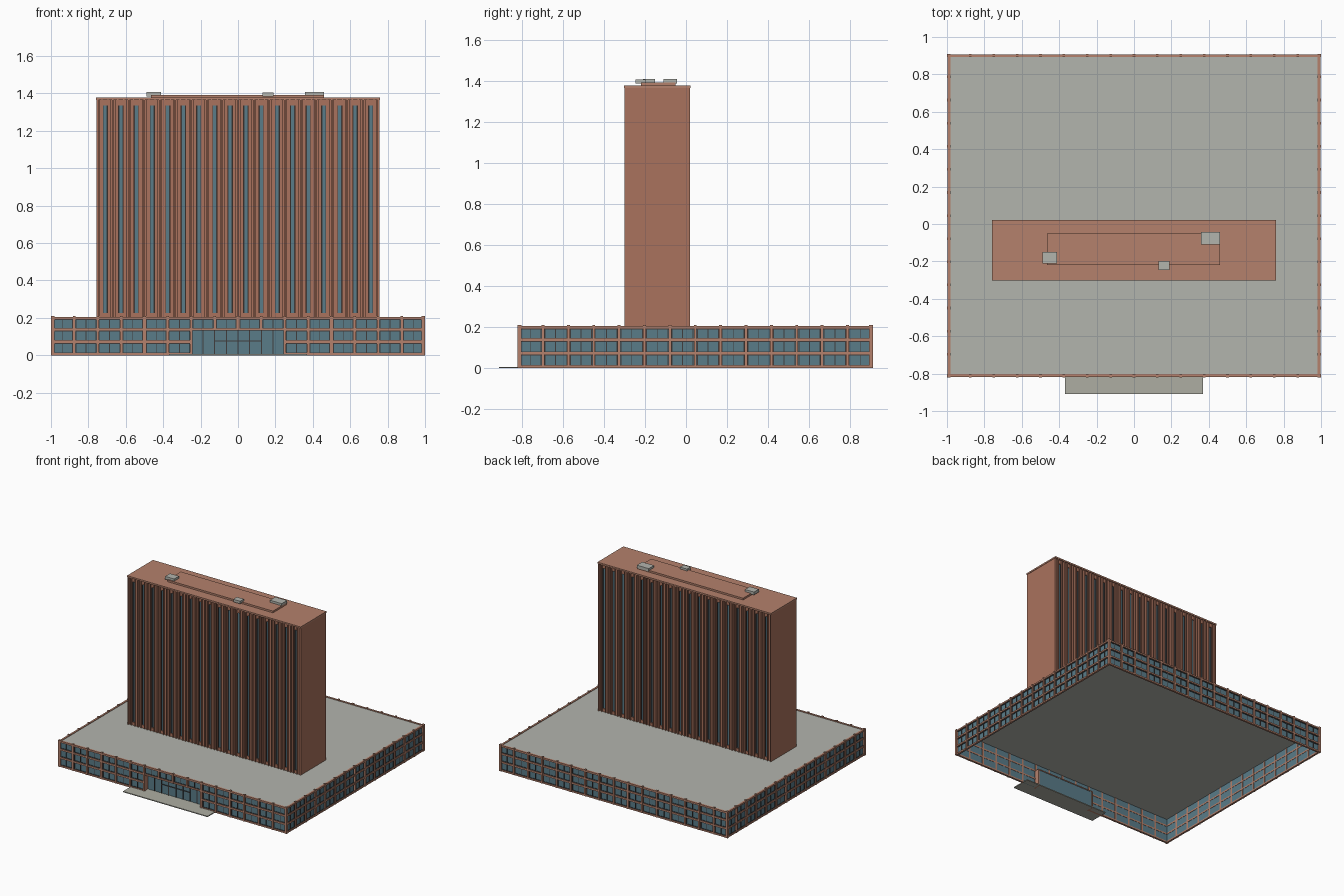
import bpy, bmesh
from mathutils import Matrix, Vector

if "Cube" in bpy.data.objects:
    bpy.data.objects.remove(bpy.data.objects["Cube"])


def mat(name, c):
    m = bpy.data.materials.new(name)
    m.diffuse_color = (*c, 1)
    m.use_nodes = True
    m.node_tree.nodes["Principled BSDF"].inputs["Base Color"].default_value = m.diffuse_color
    return m


BRICK = mat("brick", (0.40, 0.17, 0.11))
TRIM = mat("brick_trim", (0.46, 0.22, 0.15))
GLASS = mat("glass", (0.10, 0.20, 0.25))
FRAME = mat("dark_frame", (0.05, 0.045, 0.045))
ROOF = mat("roof_grey", (0.45, 0.46, 0.42))
PAVE = mat("paving", (0.42, 0.42, 0.36))


def boxes(name, material, items):
    """One object from many boxes given as (x0, x1, y0, y1, z0, z1)."""
    bm = bmesh.new()
    for x0, x1, y0, y1, z0, z1 in items:
        m = Matrix.Translation(((x0 + x1) / 2, (y0 + y1) / 2, (z0 + z1) / 2))
        m = m @ Matrix.Diagonal((abs(x1 - x0), abs(y1 - y0), abs(z1 - z0), 1))
        bmesh.ops.create_cube(bm, size=1, matrix=m)
    me = bpy.data.meshes.new(name)
    bm.to_mesh(me)
    bm.free()
    ob = bpy.data.objects.new(name, me)
    bpy.context.collection.objects.link(ob)
    me.materials.append(material)
    return ob


# Podium extents
X0, X1, Y0, Y1, H = -1.0, 1.0, -0.82, 0.91, 0.205
FLOORS = [0.006, 0.072, 0.138, H - 0.006]


def facade(side):
    """Boxes for one podium side: u runs along the wall, d is depth inward."""
    along_x = side in ("front", "back")
    a, b, n = (X0, X1, 16) if along_x else (Y0, Y1, 14)

    def put(u0, u1, d0, d1, z0, z1):
        if side == "front":
            return (u0, u1, Y0 + d0, Y0 + d1, z0, z1)
        if side == "back":
            return (u0, u1, Y1 - d1, Y1 - d0, z0, z1)
        if side == "left":
            return (X0 + d0, X0 + d1, u0, u1, z0, z1)
        return (X1 - d1, X1 - d0, u0, u1, z0, z1)

    brick, glass, frame = [], [], []
    step = (b - a) / n
    door = side == "front"
    # glass sheet and floor bands, broken at the entrance on the front
    low = [(a, -0.25), (0.25, b)] if door else [(a, b)]
    for u0, u1 in low:
        glass.append(put(u0 + 0.012, u1 - 0.012, 0.012, 0.016, 0, 0.138))
        for z in FLOORS[:2]:
            brick.append(put(u0, u1, 0.003, 0.018, z - 0.006, z + 0.006))
    glass.append(put(a + 0.012, b - 0.012, 0.012, 0.016, 0.138, H - 0.01))
    for z in FLOORS[2:]:
        brick.append(put(a, b, 0.003, 0.018, z - 0.006, z + 0.006))
    # piers
    for i in range(n + 1):
        u = min(max(a + i * step, a + 0.007), b - 0.007)
        z0 = 0.132 if door and abs(u) < 0.24 else 0
        brick.append(put(u - 0.007, u + 0.007, 0, 0.018, z0, H + 0.005))
    # window frames: surround, mullion and head rail in each opening
    for i in range(n):
        u0, u1 = a + i * step + 0.007, a + (i + 1) * step - 0.007
        for k in range(3):
            if door and k < 2 and abs(u0 + u1) / 2 < 0.25:
                continue
            z0, z1 = FLOORS[k] + 0.006, FLOORS[k + 1] - 0.006
            for f in (0.03, 0.5, 0.97):
                u = u0 + (u1 - u0) * f
                frame.append(put(u - 0.002, u + 0.002, 0.008, 0.013, z0, z1))
            frame.append(put(u0, u1, 0.008, 0.013, z1 - 0.005, z1))
            frame.append(put(u0, u1, 0.008, 0.013, z0, z0 + 0.003))
    boxes(f"podium_{side}_brick_grid", TRIM, brick)
    boxes(f"podium_{side}_glass", GLASS, glass)
    boxes(f"podium_{side}_window_frames", FRAME, frame)


for s in ("front", "back", "left", "right"):
    facade(s)

# Podium roof deck; the podium is hollow and open below
boxes("podium_roof", ROOF, [(X0 + 0.01, X1 - 0.01, Y0 + 0.01, Y1 - 0.01, 0.192, 0.201)])

# Shallow recessed entrance
EY = -0.775
boxes("entrance_glass", GLASS, [(-0.25, 0.25, EY, EY + 0.005, 0.006, 0.135)])
boxes("entrance_surround", TRIM, [
    (-0.255, -0.247, Y0 + 0.003, EY + 0.008, 0, 0.138),
    (0.247, 0.255, Y0 + 0.003, EY + 0.008, 0, 0.138),
    (-0.255, 0.255, Y0 + 0.003, EY + 0.008, 0.132, 0.14)])
doors = [(x / 16 - 0.0025, x / 16 + 0.0025, EY - 0.005, EY, 0.006, 0.132) for x in range(-3, 4)]
doors.append((-0.125, 0.125, EY - 0.005, EY, 0.075, 0.08))
boxes("entrance_mullions", FRAME, doors)
boxes("entrance_paving", PAVE, [(-0.37, 0.37, -0.91, -0.76, 0, 0.007)])

# Tower core, end walls and roof slab
TX, TY0, TY1, TZ0, TZ1 = 0.76, -0.30, 0.02, 0.20, 1.365
boxes("tower_core", BRICK, [(-TX + 0.004, TX - 0.004, TY0 + 0.02, TY1 - 0.02, TZ0, TZ1)])
boxes("tower_end_walls", BRICK, [
    (s * (TX - 0.014), s * (TX - 0.003), TY0 + 0.004, TY1 - 0.004, TZ0, TZ1) for s in (-1, 1)])
boxes("tower_roof_slab", TRIM, [(-TX, TX, TY0 - 0.002, TY1 + 0.002, TZ1, 1.377)])

# Tower long sides: 18 bays of slender windows between vertical fins
N = 18
W = 2 * (TX - 0.008) / N
piers, fins, strips, bars, heads = [], [], [], [], []
for face, sgn in ((TY0, 1), (TY1, -1)):
    def row(x0, x1, d0, d1, z0, z1):
        ya, yb = sorted((face + sgn * d0, face + sgn * d1))
        return (x0, x1, ya, yb, z0, z1)
    for i in range(N):
        c = -TX + 0.008 + (i + 0.5) * W
        strips.append(row(c - 0.011, c + 0.011, 0.016, 0.021, 0.225, 1.335))
        for s in (-1, 1):
            bars.append(row(c + s * 0.010 - 0.002, c + s * 0.010 + 0.002, 0.010, 0.018, 0.225, 1.335))
            piers.append(row(c + s * 0.022 - 0.010, c + s * 0.022 + 0.010, 0.008, 0.021, TZ0, TZ1))
            fins.append(row(c + s * 0.016 - 0.003, c + s * 0.016 + 0.003, 0, 0.012, TZ0, TZ1))
        heads.append(row(c - 0.013, c + 0.013, 0.008, 0.021, 1.335, TZ1))
        heads.append(row(c - 0.013, c + 0.013, 0.008, 0.021, TZ0, 0.225))
    for i in range(N + 1):
        x = -TX + 0.008 + i * W
        fins.append(row(x - 0.004, x + 0.004, 0, 0.021, TZ0, TZ1))
boxes("tower_window_strips", GLASS, strips)
boxes("tower_window_frames", FRAME, bars)
boxes("tower_piers", BRICK, piers)
boxes("tower_fins", BRICK, fins)
boxes("tower_window_heads_and_sills", BRICK, heads)

# Roof platform and plant boxes
boxes("roof_platform", TRIM, [(-0.465, 0.46, -0.22, -0.05, 1.375, 1.391)])
boxes("roof_plant_boxes", ROOF, [
    (-0.49, -0.412, -0.21, -0.15, 1.385, 1.408),
    (0.13, 0.19, -0.245, -0.198, 1.385, 1.406),
    (0.357, 0.46, -0.11, -0.043, 1.385, 1.408)])
